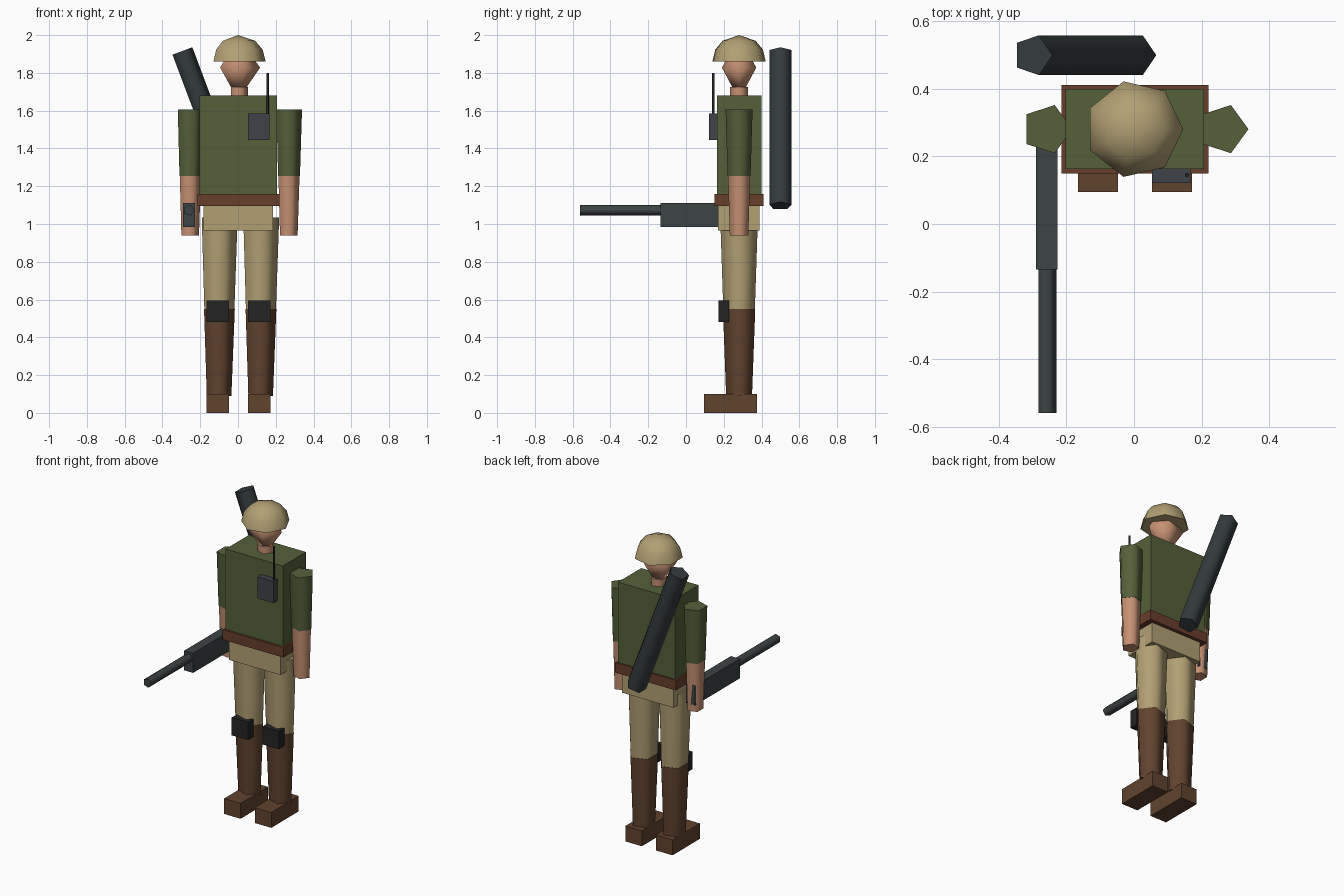
import bpy
import bmesh
import math
from mathutils import Matrix

cube = bpy.data.objects.get("Cube")
if cube:
    bpy.data.objects.remove(cube, do_unlink=True)


def material(name, *srgb):
    linear = [((c / 255 + 0.055) / 1.055) ** 2.4 for c in srgb] + [1.0]
    mat = bpy.data.materials.new(name)
    mat.use_nodes = True
    mat.diffuse_color = linear
    bsdf = next(n for n in mat.node_tree.nodes if n.type == 'BSDF_PRINCIPLED')
    bsdf.inputs["Base Color"].default_value = linear
    bsdf.inputs["Roughness"].default_value = 0.9
    return mat


GREEN = material("olive green", 85, 96, 58)
KHAKI = material("khaki", 178, 160, 116)
SKIN = material("skin", 198, 145, 115)
BOOT = material("boot brown", 97, 67, 47)
BELT = material("belt brown", 104, 62, 43)
STEEL = material("gun grey", 61, 67, 68)
TUBE = material("dark tube grey", 52, 59, 61)
RADIO = material("radio grey", 62, 66, 72)
BLACK = material("pad black", 36, 36, 36)

CX, CY = 0.003, 0.281  # body axis


def finish(name, bm, mat):
    bmesh.ops.recalc_face_normals(bm, faces=bm.faces)
    mesh = bpy.data.meshes.new(name)
    bm.to_mesh(mesh)
    bm.free()
    mesh.materials.append(mat)
    obj = bpy.data.objects.new(name, mesh)
    bpy.context.scene.collection.objects.link(obj)
    bpy.ops.object.select_all(action='DESELECT')
    obj.select_set(True)
    bpy.context.view_layer.objects.active = obj
    bpy.ops.object.shade_smooth_by_angle(angle=math.radians(75))
    return obj


def box(name, mat, x, y, z):
    """Box from (min, max) ranges on each axis."""
    bm = bmesh.new()
    bmesh.ops.create_cube(bm, size=1)
    for v in bm.verts:
        v.co = [r[0] if c < 0 else r[1] for c, r in zip(v.co, (x, y, z))]
    return finish(name, bm, mat)


def lathe(name, mat, profile, place, sides=5, squash=1.0):
    """Spin (radius, height) points; the first corner points to +x."""
    bm = bmesh.new()
    rings = []
    for r, z in profile:
        count = sides if r > 0 else 1
        angles = [math.tau * i / sides for i in range(count)]
        rings.append([bm.verts.new((r * math.cos(a), r * squash * math.sin(a), z))
                      for a in angles])
    for low, high in zip(rings, rings[1:]):
        for i in range(sides):
            j = (i + 1) % sides
            quad = [low[i % len(low)], low[j % len(low)],
                    high[j % len(high)], high[i % len(high)]]
            bm.faces.new(list(dict.fromkeys(quad)))
    for ring in (rings[0], rings[-1]):
        if len(ring) > 2:
            bm.faces.new(ring)
    bmesh.ops.transform(bm, matrix=place, verts=bm.verts)
    return finish(name, bm, mat)


def at(x, y, z=0.0):
    return Matrix.Translation((x, y, z))


# Trunk
box("torso", GREEN, (-0.203, 0.207), (0.163, 0.4), (1.16, 1.68))
box("belt", BELT, (-0.215, 0.22), (0.15, 0.411), (1.095, 1.16))
box("pelvis", KHAKI, (-0.182, 0.186), (0.17, 0.388), (0.965, 1.095))

# Limbs, one set per side
for side, s in (("left", 1), ("right", -1)):
    arm = at(CX + s * 0.261, CY)
    lathe(side + "_sleeve", GREEN, [(0.064, 1.255), (0.075, 1.605)], arm)
    lathe(side + "_forearm", SKIN, [(0.0515, 0.94), (0.062, 1.258)], arm)

    lx = CX + s * 0.11
    leg = at(lx, CY)
    lathe(side + "_trouser", KHAKI, [(0.088, 0.55), (0.105, 1.035)], leg)
    lathe(side + "_boot", BOOT, [(0.072, 0.09), (0.09, 0.55)], leg)
    wide = (lx - 0.059, lx + 0.059)
    box(side + "_foot", BOOT, wide, (0.095, 0.375), (0, 0.1))
    box(side + "_knee_pad", BLACK, wide, (0.172, 0.228), (0.48, 0.595))

# Head
lathe("neck", SKIN, [(0.05, 1.66), (0.05, 1.725)], at(CX, CY))
lathe("head", SKIN, [(0, -0.17), (0.117, 0), (0, 0.16)],
      at(0, CY, 1.828), squash=0.82)
dome = [(0.145 * math.cos(a), 0.14 * math.sin(a))
        for a in map(math.radians, (0, 27, 52))]
lathe("helmet", KHAKI, dome + [(0, 0.14)], at(0.001, CY, 1.86), sides=7)

# Chest radio
box("radio", RADIO, (0.054, 0.168), (0.122, 0.17), (1.445, 1.585))
lathe("antenna", BLACK, [(0.007, 1.5), (0.007, 1.8)], at(0.157, 0.145))

# Rifle in the right hand
box("rifle_body", STEEL, (-0.291, -0.227), (-0.135, 0.325), (0.985, 1.112))
lathe("rifle_barrel", STEEL, [(0.029, 0), (0.029, 0.45)],
      at(-0.259, -0.11, 1.073) @ Matrix.Rotation(math.pi / 2, 4, 'X'))

# Launcher tube slung behind the back
lathe("launcher_tube", TUBE, [(0.062, -0.437), (0.062, 0.437)],
      at(-0.146, 0.5, 1.505) @ Matrix.Rotation(-0.36, 4, 'Y'))
